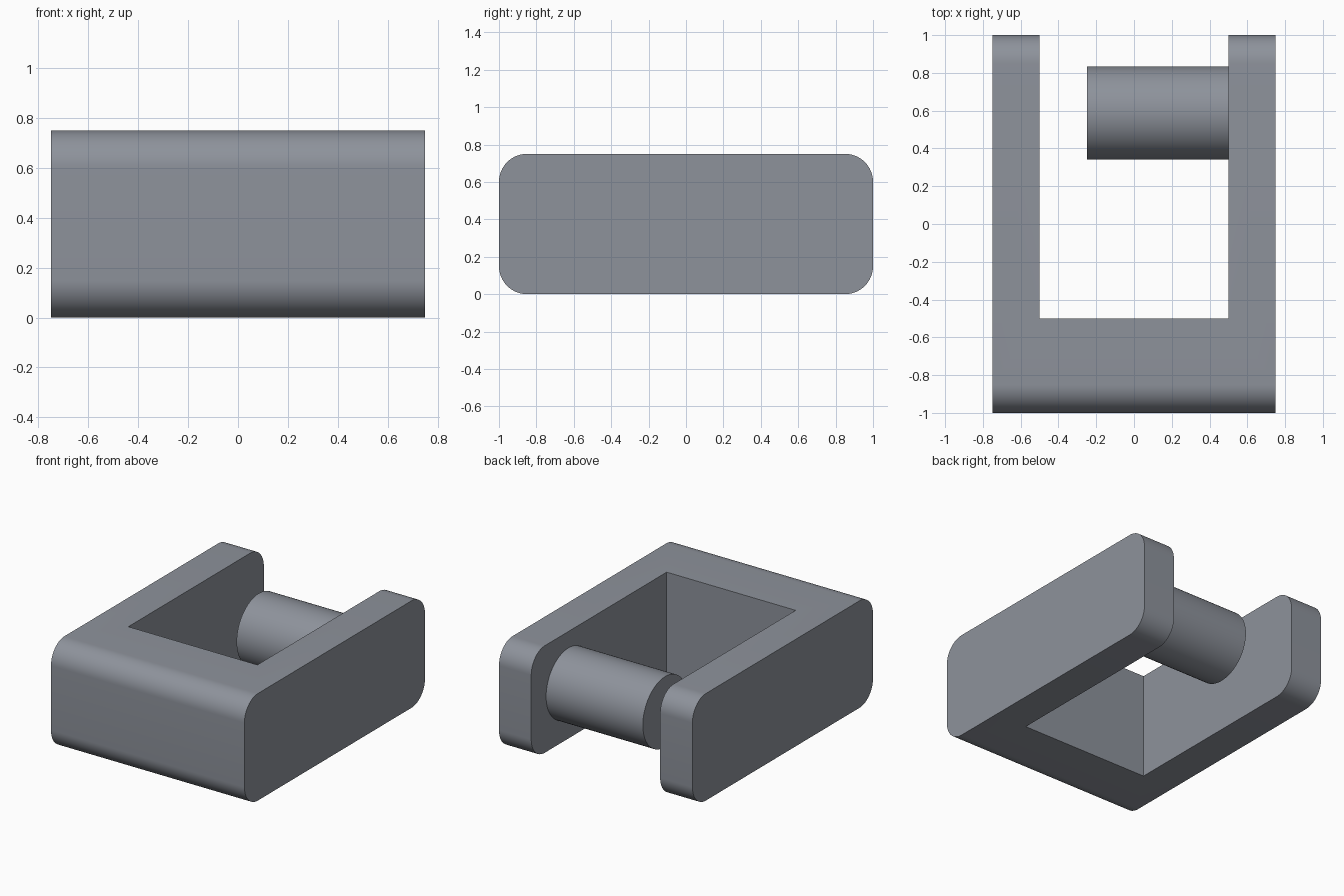
import bpy, math

if "Cube" in bpy.data.objects:
    bpy.data.objects.remove(bpy.data.objects["Cube"])

LEN_Y, HEIGHT, HALF_W, CORNER = 1.0, 0.75, 0.75, 0.15
STEPS = 16

steel = bpy.data.materials.new("dark_steel")
steel.diffuse_color = (0.27, 0.29, 0.33, 1)
steel.use_nodes = True
steel.node_tree.nodes["Principled BSDF"].inputs["Base Color"].default_value = steel.diffuse_color


def prism(name, profile, x0, x1):
    """Extrude a closed (y, z) profile along x."""
    n = len(profile)
    verts = [(x, y, z) for x in (x0, x1) for y, z in profile]
    faces = [tuple(reversed(range(n))), tuple(range(n, 2 * n))]
    faces += [(i, (i + 1) % n, n + (i + 1) % n, n + i) for i in range(n)]
    mesh = bpy.data.meshes.new(name)
    mesh.from_pydata(verts, [], faces)
    mesh.materials.append(steel)
    obj = bpy.data.objects.new(name, mesh)
    bpy.context.collection.objects.link(obj)
    return obj


def smooth(obj):
    bpy.ops.object.select_all(action='DESELECT')
    obj.select_set(True)
    bpy.context.view_layer.objects.active = obj
    bpy.ops.object.shade_smooth_by_angle(angle=math.radians(30))


def arc(cy, cz, r, start, sweep, steps):
    return [(cy + r * math.cos(start + sweep * i / steps),
             cz + r * math.sin(start + sweep * i / steps)) for i in range(steps + 1)]


# Rounded-rectangle side profile of the yoke
profile = []
corners = [(1, 1), (-1, 1), (-1, -1), (1, -1)]
for k, (sy, sz) in enumerate(corners):
    profile += arc(sy * (LEN_Y - CORNER), HEIGHT / 2 + sz * (HEIGHT / 2 - CORNER),
                   CORNER, k * math.pi / 2, math.pi / 2, STEPS)
yoke = prism("yoke_body", profile, -HALF_W, HALF_W)

# Slot between the two arms, open at the back
slot = prism("slot_cutter", [(-0.5, -0.5), (1.5, -0.5), (1.5, 1.5), (-0.5, 1.5)], -0.5, 0.5)
slot.hide_render = True
cut = yoke.modifiers.new("slot", 'BOOLEAN')
cut.operation, cut.solver, cut.object = 'DIFFERENCE', 'EXACT', slot
bpy.context.view_layer.objects.active = yoke
bpy.ops.object.modifier_apply(modifier=cut.name)
bpy.data.objects.remove(slot)
smooth(yoke)

# Stub pin standing on the inside of the right arm
pin = prism("pin", arc(0.588, 0.388, 0.247, 0, math.tau, 64)[:-1], -0.25, 0.5)
smooth(pin)
